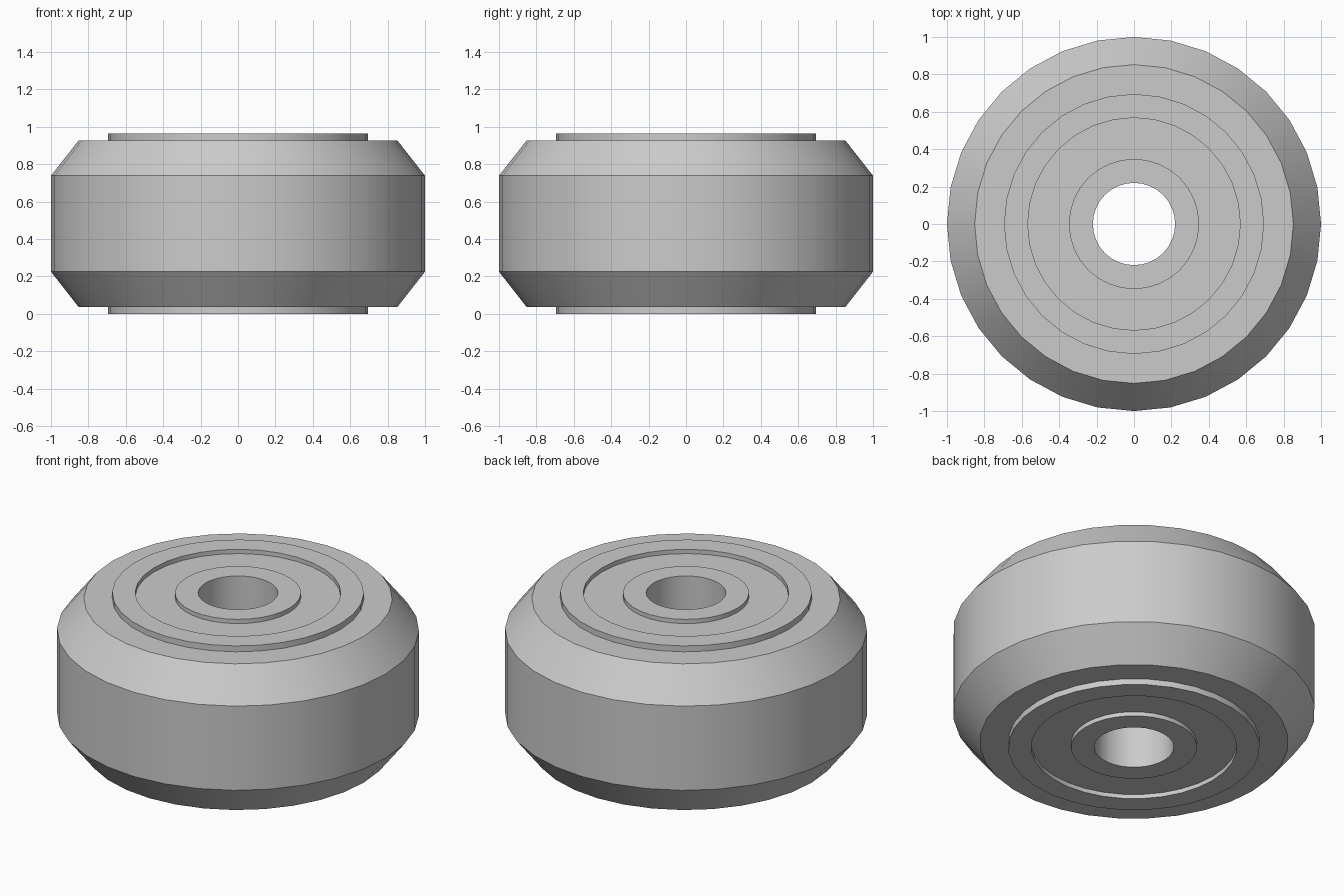
import bpy, bmesh, math

cube = bpy.data.objects.get("Cube")
if cube:
    bpy.data.objects.remove(cube, do_unlink=True)

SIDES = 32
HEIGHT = 0.963

grey = bpy.data.materials.new("light grey")
grey.use_nodes = True
COLOUR = (0.6, 0.6, 0.6, 1)
grey.diffuse_color = COLOUR
grey.node_tree.nodes["Principled BSDF"].inputs["Base Color"].default_value = COLOUR


def lathe(name, upper):
    """Revolve a closed profile: upper half (radius, z), inside to outside, mirrored in height."""
    lower = [(r, HEIGHT - z) for r, z in reversed(upper)]
    profile = upper + lower
    bm = bmesh.new()
    rings = []
    for i in range(SIDES):
        a = math.tau * i / SIDES
        rings.append([bm.verts.new((r * math.cos(a), r * math.sin(a), z)) for r, z in profile])
    n = len(profile)
    for i in range(SIDES):
        here, there = rings[i], rings[(i + 1) % SIDES]
        for j in range(n):
            k = (j + 1) % n
            bm.faces.new((here[j], there[j], there[k], here[k]))
    bmesh.ops.recalc_face_normals(bm, faces=bm.faces)
    mesh = bpy.data.meshes.new(name)
    bm.to_mesh(mesh)
    bm.free()
    mesh.materials.append(grey)
    obj = bpy.data.objects.new(name, mesh)
    bpy.context.collection.objects.link(obj)
    bpy.ops.object.select_all(action="DESELECT")
    obj.select_set(True)
    bpy.context.view_layer.objects.active = obj
    bpy.ops.object.shade_smooth_by_angle(angle=math.radians(30))
    return obj


# Chamfered tyre with a straight bore
lathe("tyre", [(0.695, 0.927), (0.852, 0.927), (1.0, 0.738)])

# Bearing: raised inner race, recessed shield, raised outer race
lathe("bearing", [(0.22, HEIGHT), (0.348, HEIGHT), (0.348, 0.937),
                  (0.568, 0.937), (0.568, HEIGHT), (0.695, HEIGHT)])
